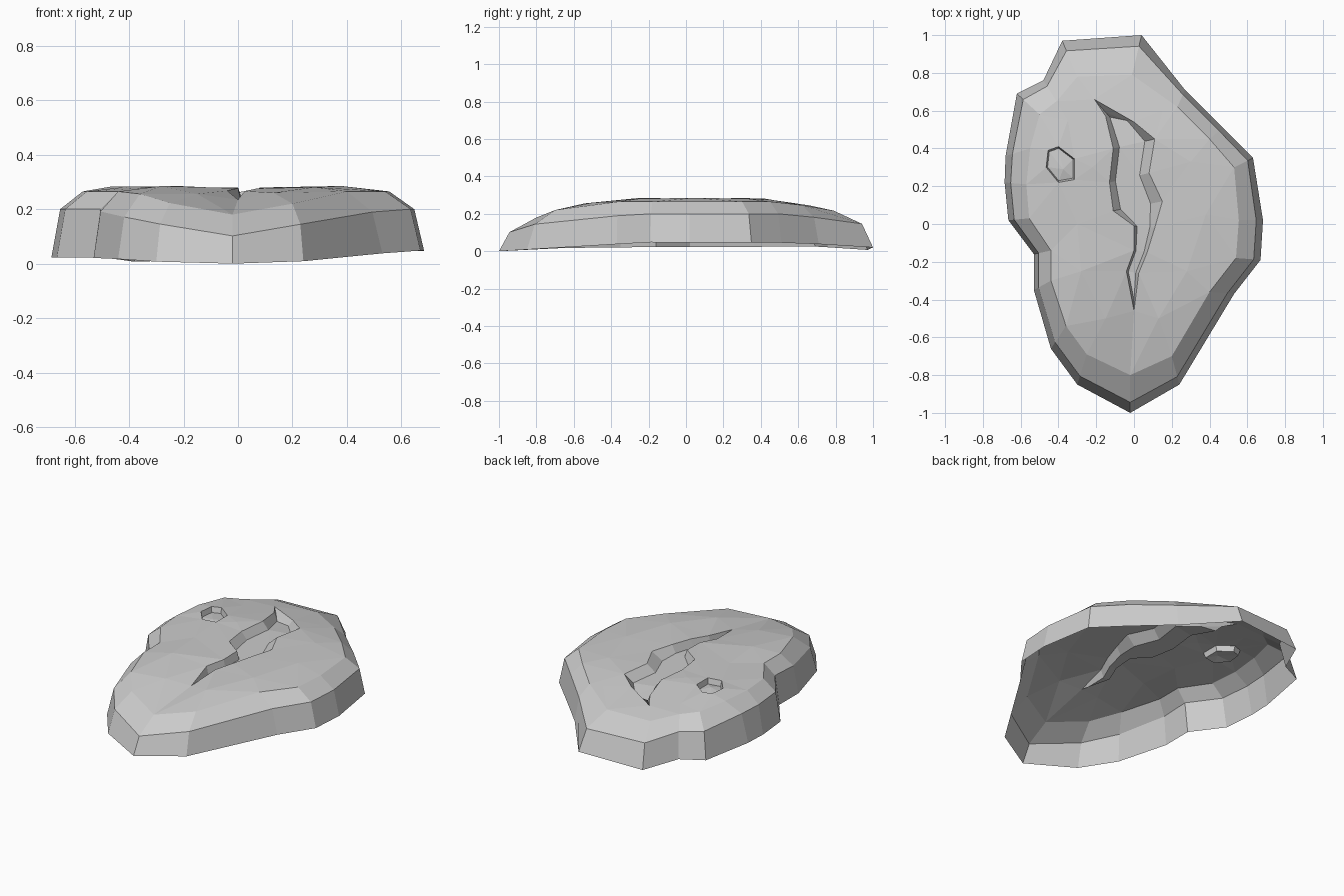
import bpy, bmesh
from mathutils import Vector
from mathutils.geometry import delaunay_2d_cdt

if "Cube" in bpy.data.objects:
    bpy.data.objects.remove(bpy.data.objects["Cube"])


def profile(points, y):
    """Piecewise linear height along y."""
    if y <= points[0][0]:
        return points[0][1]
    for (a, za), (b, zb) in zip(points, points[1:]):
        if y <= b:
            return za + (zb - za) * (y - a) / (b - a)
    return points[-1][1]


# Ground outline and the rounded shoulder line, both clockwise from the back
ground = [(.04, 1), (.27, .71), (.47, .51), (.63, .35), (.683, .02), (.67, -.19),
          (.53, -.37), (.24, -.85), (-.02, -1), (-.30, -.85), (-.44, -.66),
          (-.53, -.35), (-.53, -.16), (-.665, .02), (-.685, .22), (-.68, .36),
          (-.62, .69), (-.48, .76), (-.38, .97)]
shoulder = [(-.01, .79), (.23, .62), (.40, .45), (.53, .30), (.555, .02), (.54, -.18),
            (.40, -.36), (.20, -.70), (-.02, -.80), (-.25, -.69), (-.36, -.54),
            (-.44, -.30), (-.44, -.14), (-.555, .03), (-.57, .21), (-.55, .40),
            (-.50, .58), (-.41, .65), (-.30, .78)]
wall_z = [(-.95, .10), (-.8, .147), (-.6, .175), (-.2, .2), (.55, .2), (.95, .145)]
top_z = [(-.8, .18), (-.7, .22), (-.55, .255), (-.25, .285), (.42, .285),
         (.6, .25), (.8, .215)]
crack_z = [(-.46, .235), (-.25, .268), (-.1, .28), (.42, .28), (.66, .245)]
base_left = [(-1, .0), (-.6, .02), (.7, .025), (1, .005)]
base_right = [(-1, .0), (-.2, .048), (.6, .045), (1, .02)]

# Crack: left and right lips as pairs from back to front, with two tips
lips = [((-.15, .57), (.0, .54)), ((-.11, .40), (.11, .45)), ((-.13, .22), (.08, .27)),
        ((-.11, .07), (.15, .12)), ((.0, -.01), (.11, -.02)),
        ((.0, -.14), (.07, -.15)), ((-.04, -.25), (.025, -.26))]
crack = [(-.21, .66)] + [r for _, r in lips] + [(0, -.46)] + [l for l, _ in reversed(lips)]
pit = [(-.40, .41), (-.315, .345), (-.315, .235), (-.40, .22), (-.465, .30), (-.455, .39)]
# Loose points that round off the plateau
plateau = [(.15, .60), (.30, .33), (.38, .05), (.28, -.25), (.13, -.5),
           (-.15, -.5), (-.28, -.25), (-.3, .0), (-.22, .3), (-.35, .55)]

bm = bmesh.new()


def ring(points):
    return [bm.verts.new(p) for p in points]


def bridge(a, b):
    for i in range(len(a)):
        j = (i + 1) % len(a)
        bm.faces.new((a[i], a[j], b[j], b[i]))


# Steep side wall and sloping shoulder; the underside stays open
foot = ring([(x, y, profile(base_right if x > 0 else base_left, y)) for x, y in ground])
edge_pts = [Vector(g).lerp(Vector(s), .28) for g, s in zip(ground, shoulder)]
edge = ring([(p.x, p.y, profile(wall_z, p.y)) for p in edge_pts])
rim = ring([(x, y, min(.265, profile(top_z, y))) for x, y in shoulder])
bridge(foot, edge)
bridge(edge, rim)

# Top surface, triangulated around the crack and the pit
crack_lip = ring([(x, y, profile(crack_z, y)) for x, y in crack])
pit_lip = ring([(x, y, .283) for x, y in pit])
loose = ring([(x, y, profile(top_z, y) - .004 * (i % 2)) for i, (x, y) in enumerate(plateau)])
source = rim + crack_lip + pit_lip + loose
n, c, p = len(rim), len(crack_lip), len(pit_lip)
loops = [list(range(n)), list(range(n, n + c)), list(range(n + c, n + c + p))]
loops = [l[::-1] for l in loops]
out = delaunay_2d_cdt([v.co.xy for v in source], [], loops, 1, 1e-5)
for face, origin in zip(out[2], out[5]):
    if list(origin) == [0]:
        bm.faces.new([source[out[3][i][0]] for i in face])

# Sunken crack floor
mid = [(Vector(l).lerp(Vector(r), .15), Vector(l).lerp(Vector(r), .76)) for l, r in lips]
floor_pts = [Vector((-.15, .59))] + [b for _, b in mid] + [Vector((0, -.40))]
floor_pts += [a for a, _ in reversed(mid)]
floor = ring([(q.x, q.y, profile(crack_z, q.y) - (.02 if i in (0, 8) else .048))
              for i, q in enumerate(floor_pts)])
bridge(crack_lip, floor)
bmesh.ops.triangulate(bm, faces=[bm.faces.new(floor)])

# Small six-sided pit
pit_floor = ring([(-.39 + (x + .39) * .9, .315 + (y - .315) * .9, .25) for x, y in pit])
bridge(pit_lip, pit_floor)
centre = bm.verts.new((-.375, .29, .262))
for i in range(p):
    bm.faces.new((pit_floor[i], pit_floor[(i + 1) % p], centre))

bmesh.ops.recalc_face_normals(bm, faces=bm.faces[:])
if sum(f.normal.z * f.calc_area() for f in bm.faces) < 0:
    bmesh.ops.reverse_faces(bm, faces=bm.faces[:])
mesh = bpy.data.meshes.new("cracked_rock")
bm.to_mesh(mesh)
bm.free()
bpy.context.collection.objects.link(bpy.data.objects.new("cracked_rock", mesh))
